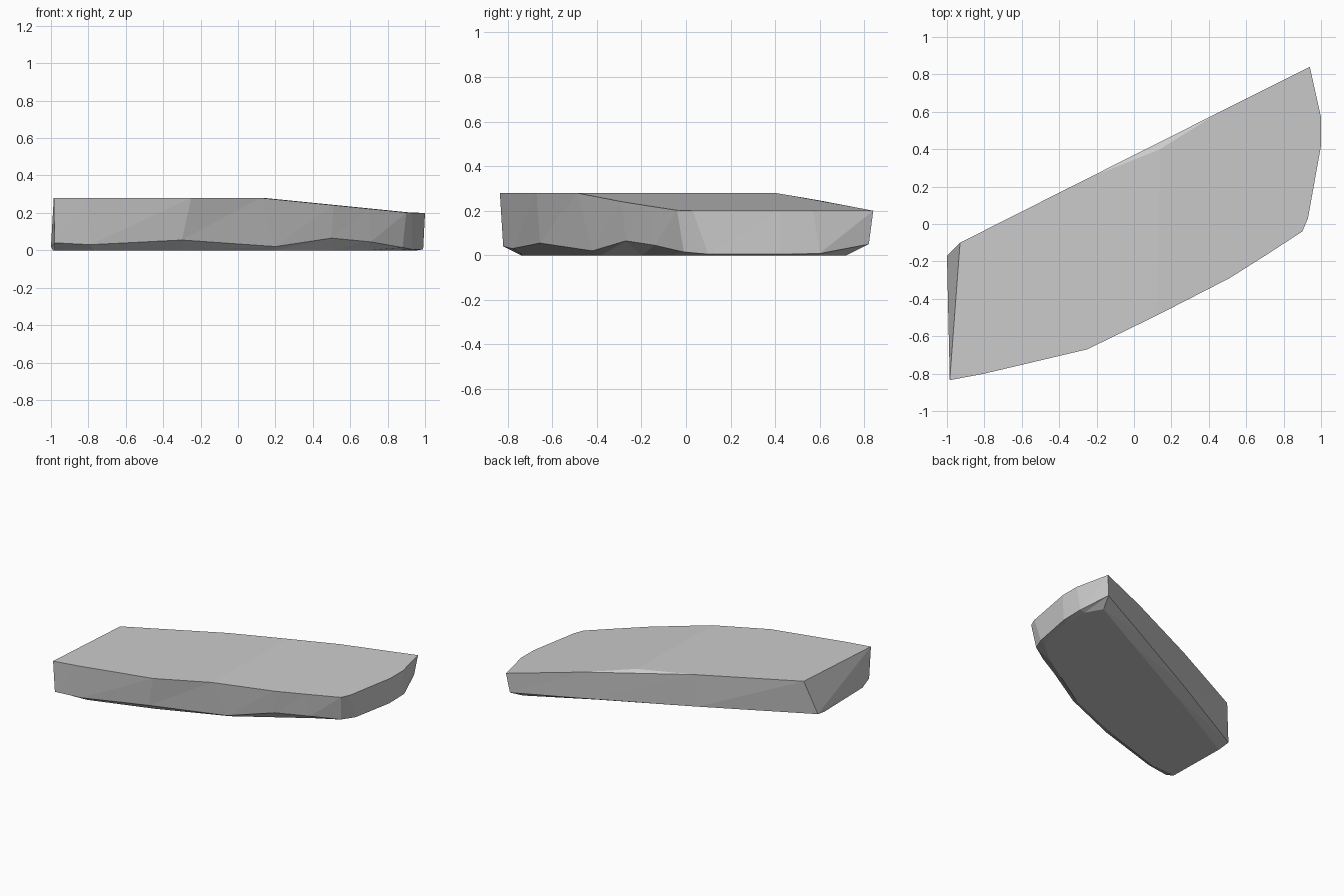
import bpy
import bmesh

cube = bpy.data.objects.get("Cube")
if cube:
    bpy.data.objects.remove(cube, do_unlink=True)

# One plain stone colour
stone_colour = (0.6, 0.6, 0.6, 1.0)
stone = bpy.data.materials.new("stone grey")
stone.use_nodes = True
stone.diffuse_color = stone_colour
shader = stone.node_tree.nodes["Principled BSDF"]
shader.inputs["Base Color"].default_value = stone_colour
shader.inputs["Roughness"].default_value = 0.9

# Columns run counter-clockwise: top x, y, then lower rim x, y, z, then foot x, y
columns = [
    (-.985, -.835, -.98, -.82, .04, -.98, -.74),   # front left corner
    (-.8, -.8, -.79, -.78, .03, -.77, -.73),
    (-.25, -.67, -.3, -.655, .055, -.3, -.58),
    (.12, -.49, .2, -.42, .02, .2, -.38),          # front end of the crease
    (.51, -.29, .5, -.27, .065, .49, -.2),
    (.7, -.17, .71, -.14, .045, .7, -.07),
    (.9, -.04, .88, -.01, .015, .86, .06),         # front right corner
    (.93, .03, .93, .1, .005, .91, .14),
    (1, .42, .99, .42, .005, .96, .42),
    (1, .57, .99, .6, .008, .95, .6),
    (.94, .84, .92, .82, .05, .88, .72),           # back right corner
    (.45, .595, .42, .57, .04, .42, .48),
    (-.25, .243, -.26, .225, .03, -.26, .13),
    (-.93, -.1, -1, -.17, .02, -.99, -.26),        # back left corner
]


# The top is level on the left and slopes down gently to the right
def top_height(x):
    slope = .28 - .1 * max(0, x - .12)
    return max(.2, slope)


def make_slab(name):
    bm = bmesh.new()
    top, rim, foot = [], [], []
    for x, y, rim_x, rim_y, rim_z, foot_x, foot_y in columns:
        top.append(bm.verts.new((x, y, top_height(x))))
        rim.append(bm.verts.new((rim_x, rim_y, rim_z)))
        foot.append(bm.verts.new((foot_x, foot_y, 0)))

    # Walls, and the chamfer under them, split into flat facets
    count = len(columns)
    for upper, lower in ((top, rim), (rim, foot)):
        for i in range(count):
            j = (i + 1) % count
            bm.faces.new((lower[i], lower[j], upper[j]))
            bm.faces.new((lower[i], upper[j], upper[i]))

    # Underside
    bm.faces.new(foot[::-1])

    # Top: level part, sloping part and the chipped sliver at the back
    chip = bm.verts.new((.14, .4, .28))
    bm.faces.new(top[:4] + [chip] + top[12:])
    bm.faces.new(top[3:12] + [chip])
    bm.faces.new((chip, top[11], top[12]))

    bmesh.ops.recalc_face_normals(bm, faces=bm.faces)
    mesh = bpy.data.meshes.new(name)
    bm.to_mesh(mesh)
    bm.free()
    mesh.materials.append(stone)
    slab = bpy.data.objects.new(name, mesh)
    bpy.context.collection.objects.link(slab)
    return slab


make_slab("stone_slab")
